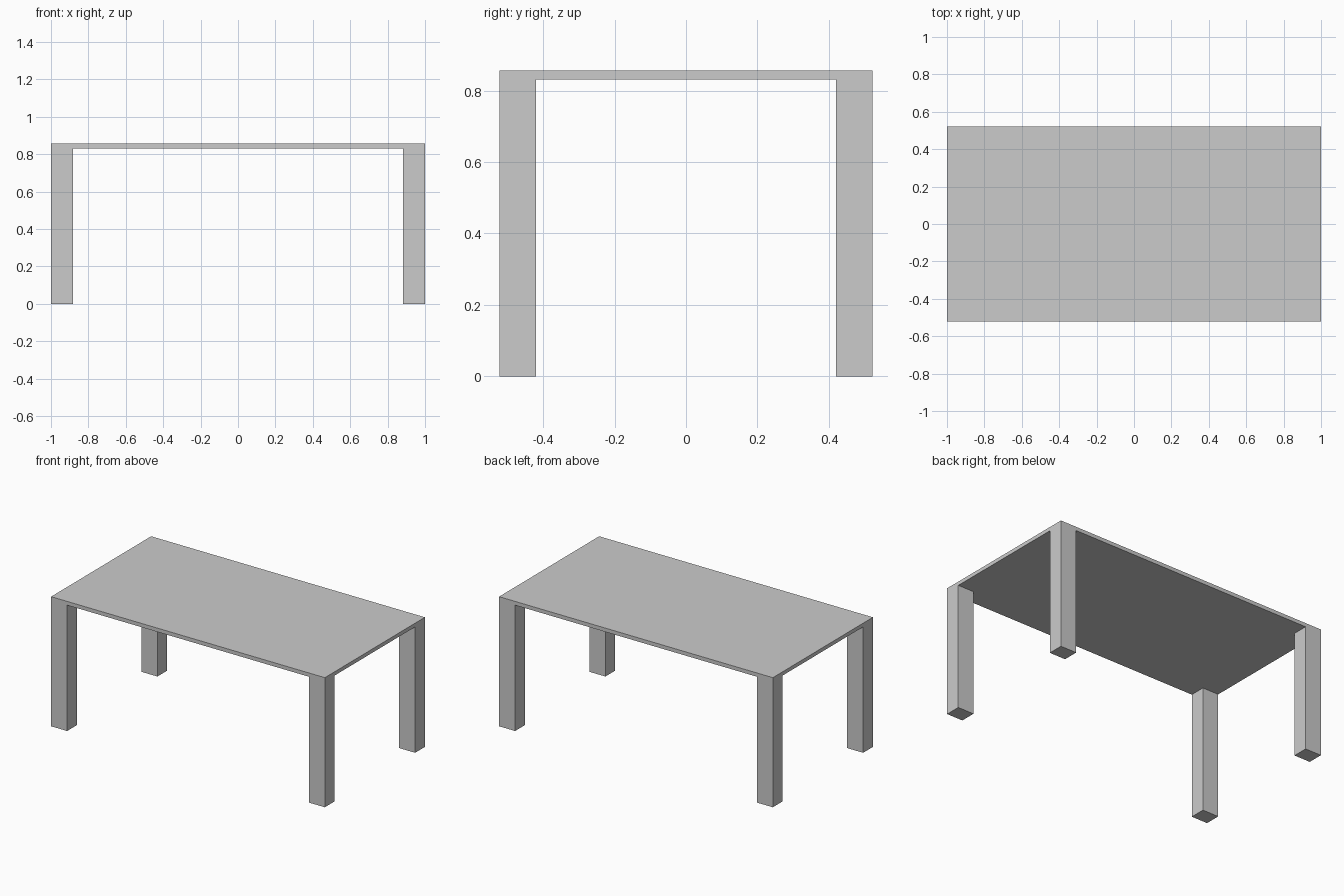
import bpy

if "Cube" in bpy.data.objects:
    bpy.data.objects.remove(bpy.data.objects["Cube"])

HALF_X, HALF_Y = 1.0, 0.522      # tabletop half sizes
TOP, UNDER = 0.856, 0.831        # tabletop top and underside heights
LEG_X, LEG_Y = 0.117, 0.102      # leg cross-section


def box(name, low, high):
    """Axis-aligned box between two corners."""
    centre = [(a + b) / 2 for a, b in zip(low, high)]
    bpy.ops.mesh.primitive_cube_add(size=1, location=centre)
    obj = bpy.context.object
    obj.name = name
    obj.scale = [b - a for a, b in zip(low, high)]
    bpy.ops.object.transform_apply(location=False, rotation=False, scale=True)
    return obj


# Thin tabletop
box("tabletop", (-HALF_X, -HALF_Y, UNDER), (HALF_X, HALF_Y, TOP))

# Four legs, flush with the tabletop corners
for side, sx in (("left", -1), ("right", 1)):
    for end, sy in (("front", -1), ("back", 1)):
        cx = sx * (HALF_X - LEG_X / 2)
        cy = sy * (HALF_Y - LEG_Y / 2)
        box(f"{end}_{side}_leg",
            (cx - LEG_X / 2, cy - LEG_Y / 2, 0),
            (cx + LEG_X / 2, cy + LEG_Y / 2, UNDER))
